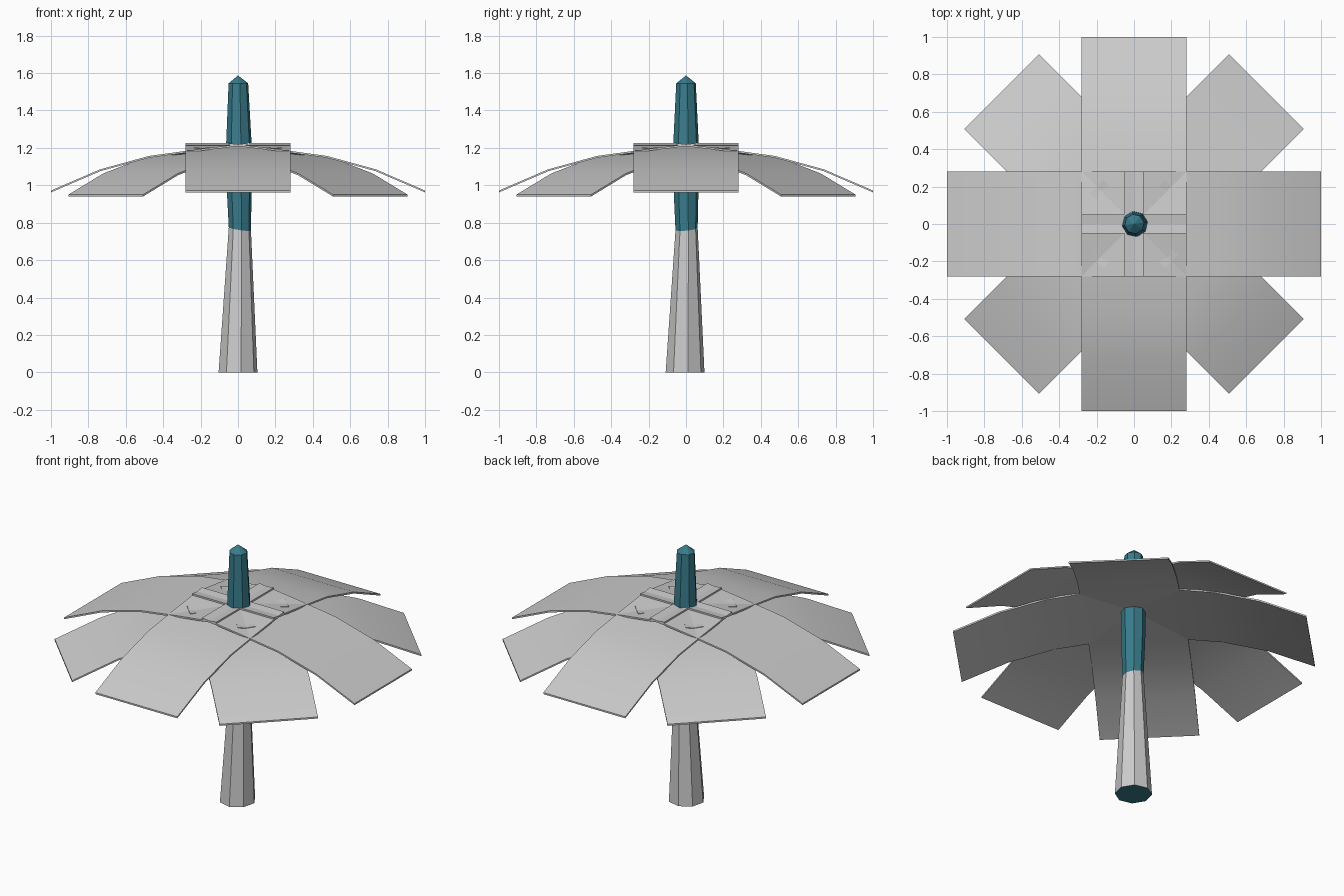
import bpy, bmesh, math
from mathutils import Matrix, Vector

cube = bpy.data.objects.get("Cube")
if cube:
    bpy.data.objects.remove(cube, do_unlink=True)


def material(name, rgb):
    mat = bpy.data.materials.new(name)
    mat.use_nodes = True
    color = (*rgb, 1)
    mat.diffuse_color = color
    mat.node_tree.nodes["Principled BSDF"].inputs["Base Color"].default_value = color
    return mat


def finish(name, bm, mats):
    bmesh.ops.recalc_face_normals(bm, faces=bm.faces)
    mesh = bpy.data.meshes.new(name)
    bm.to_mesh(mesh)
    bm.free()
    for mat in mats:
        mesh.materials.append(mat)
    obj = bpy.data.objects.new(name, mesh)
    bpy.context.collection.objects.link(obj)
    return obj


grey = material("pale grey", (0.6, 0.6, 0.6))
teal = material("deep teal", (0.04, 0.2, 0.26))

# Trunk: eight-sided tapering rings with a pointed tip
SIDES = 8
TURN = math.radians(9)
RINGS = [  # height, centre x, centre y, radius, tilt of the ring
    (0, 0, -0.005, 0.105, 0),
    (0.766, 0.01, 0.003, 0.06, 1),
    (1.0, 0.006, 0, 0.068, 0),
    (1.2, 0.005, 0, 0.07, 0),
    (1.545, 0.002, 0, 0.053, 0),
]
bm = bmesh.new()
rings = []
for z, cx, cy, r, tilt in RINGS:
    ring = []
    for i in range(SIDES):
        a = TURN + math.tau * i / SIDES
        x, y = r * math.cos(a), r * math.sin(a)
        ring.append(bm.verts.new((cx + x, cy + y, z + tilt * (0.1 * y - 0.15 * x))))
    rings.append(ring)
tip = bm.verts.new((0, 0, 1.587))
for level, (low, high) in enumerate(zip(rings, rings[1:])):
    for i in range(SIDES):
        j = (i + 1) % SIDES
        face = bm.faces.new((low[i], low[j], high[j], high[i]))
        face.material_index = 0 if level == 0 else 1
for i in range(SIDES):
    bm.faces.new((rings[-1][i], rings[-1][(i + 1) % SIDES], tip)).material_index = 1
bm.faces.new(rings[0][::-1]).material_index = 1
finish("trunk", bm, [grey, teal])

# Leaves: thin drooping slabs that cross each other at the crown
PROFILE = [(-0.05, 1.225), (0.2125, 1.193), (0.475, 1.157), (0.7375, 1.085), (1.0, 0.972)]
HALF_WIDTH = 0.282
THICKNESS = 0.01
DIAGONAL_DROP = 0.022


def leaf(index):
    bm = bmesh.new()
    drop = DIAGONAL_DROP * (index % 2)
    rows = []
    for u, z in PROFILE:
        rows.append([bm.verts.new((u, v, z - drop - t))
                     for v, t in ((-HALF_WIDTH, 0), (HALF_WIDTH, 0),
                                  (HALF_WIDTH, THICKNESS), (-HALF_WIDTH, THICKNESS))])
    for a, b in zip(rows, rows[1:]):
        for i in range(4):
            j = (i + 1) % 4
            bm.faces.new((a[i], a[j], b[j], b[i]))
    bm.faces.new(rows[0])
    bm.faces.new(rows[-1])
    bm.transform(Matrix.Rotation(math.tau * index / 8, 4, "Z"))
    return finish(f"leaf_{index + 1}", bm, [grey])


bpy.ops.object.select_all(action="DESELECT")
for index in range(8):
    obj = leaf(index)
    obj.select_set(True)
    bpy.context.view_layer.objects.active = obj
bpy.ops.object.shade_smooth_by_angle(angle=math.radians(30))
